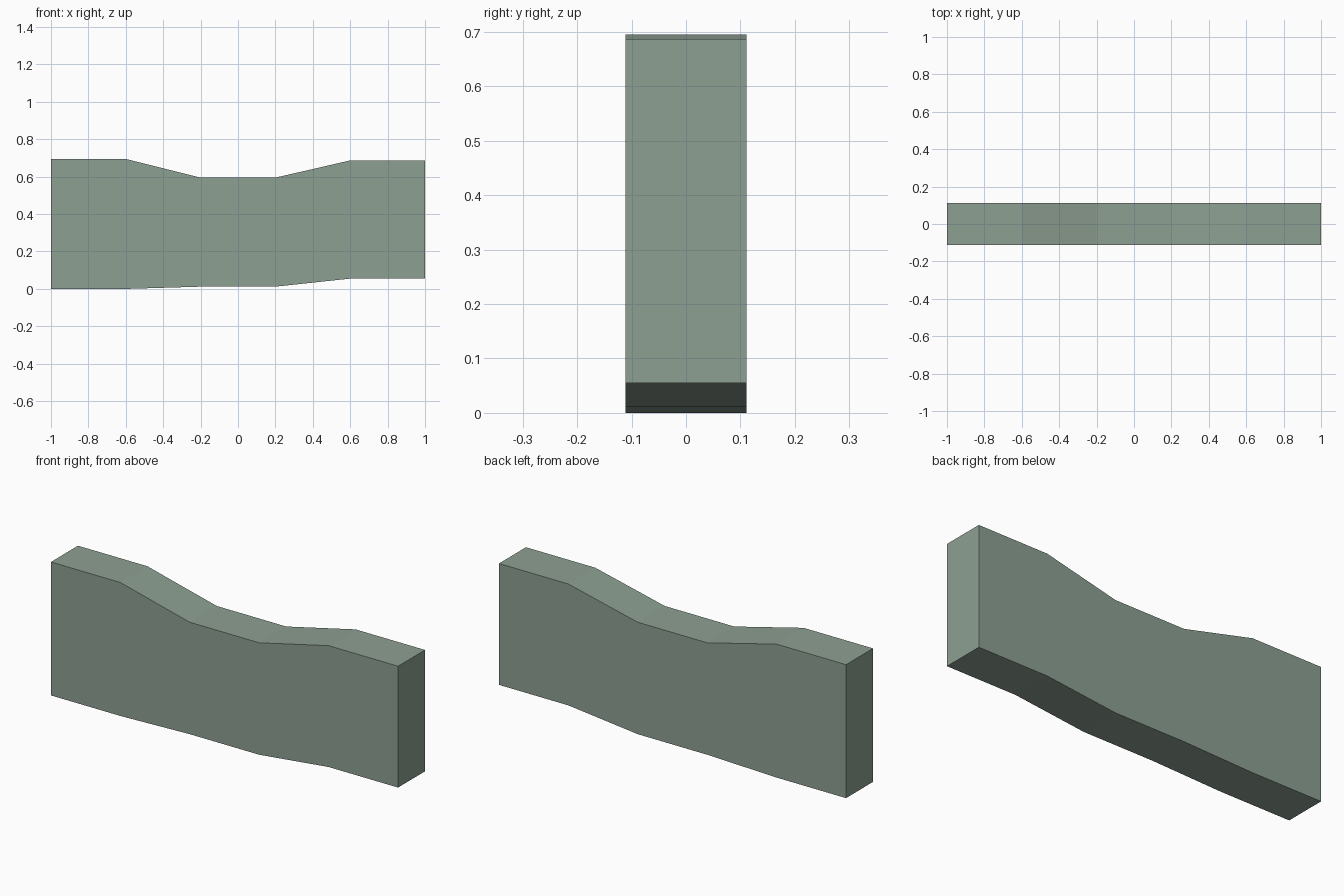
import bpy
import bmesh

if "Cube" in bpy.data.objects:
    bpy.data.objects.remove(bpy.data.objects["Cube"])

HALF_DEPTH = 0.111

# Stations along x: (x, bottom z, top z)
stations = [
    (-1.0, 0.0, 0.695), (-0.6, 0.0, 0.695),
    (-0.2, 0.012, 0.595), (0.2, 0.012, 0.595),
    (0.6, 0.055, 0.687), (1.0, 0.055, 0.687),
]

mat = bpy.data.materials.new("sage green")
mat.diffuse_color = (0.27, 0.35, 0.29, 1.0)
mat.use_nodes = True
mat.node_tree.nodes["Principled BSDF"].inputs["Base Color"].default_value = mat.diffuse_color

# Wavy slab: one rectangular ring per station, bridged and capped
bm = bmesh.new()
rings = []
for x, low, high in stations:
    corners = [(-HALF_DEPTH, low), (HALF_DEPTH, low), (HALF_DEPTH, high), (-HALF_DEPTH, high)]
    rings.append([bm.verts.new((x, y, z)) for y, z in corners])
for a, b in zip(rings, rings[1:]):
    for i in range(4):
        j = (i + 1) % 4
        bm.faces.new((a[i], a[j], b[j], b[i]))
bm.faces.new(rings[0])
bm.faces.new(rings[-1])
bmesh.ops.recalc_face_normals(bm, faces=bm.faces[:])

mesh = bpy.data.meshes.new("wavy_slab")
bm.to_mesh(mesh)
bm.free()
mesh.materials.append(mat)
bpy.context.collection.objects.link(bpy.data.objects.new("wavy_slab", mesh))
